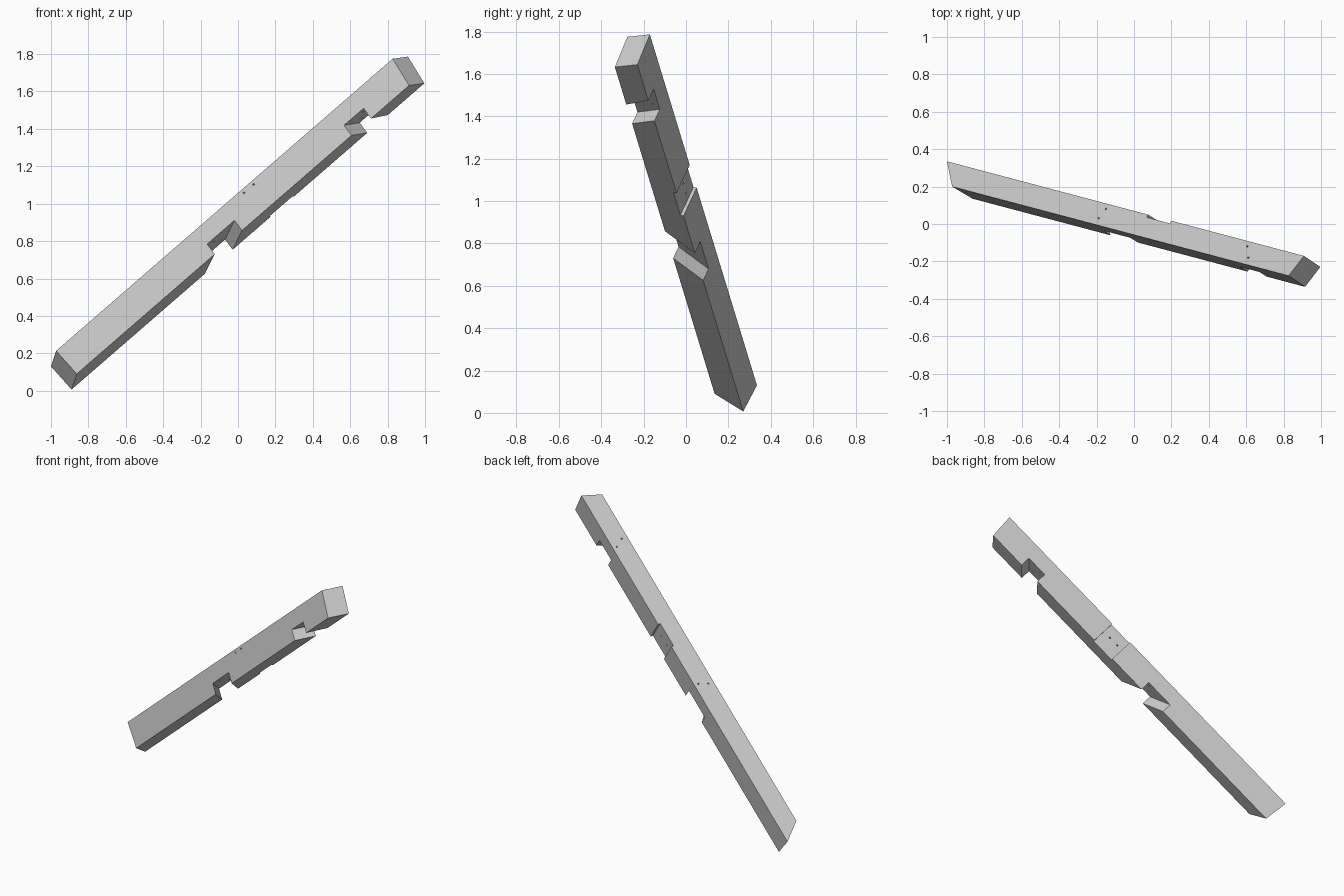
import bpy, bmesh
from mathutils import Vector, Matrix

if "Cube" in bpy.data.objects:
    bpy.data.objects.remove(bpy.data.objects["Cube"], do_unlink=True)

WIDTH, HEIGHT = 0.126, 0.177
LAP = 0.105  # timber left above each lower notch

# Beam frame: length, width (back to front) and depth (top to underside)
along = Vector((0.7405, -0.1962, 0.6427)).normalized()
down = Vector((0.56, -0.35, -0.751))
down = (down - down.dot(along) * along).normalized()
across = down.cross(along)
frame = Matrix((along, across, down)).transposed().to_4x4()
frame.translation = (-1.0, 0.335, 0.13)

grey = bpy.data.materials.new("timber_grey")
grey.use_nodes = True
grey.diffuse_color = (0.6, 0.6, 0.6, 1)
grey.node_tree.nodes["Principled BSDF"].inputs["Base Color"].default_value = (0.6, 0.6, 0.6, 1)


def finish(name, bm):
    bmesh.ops.recalc_face_normals(bm, faces=bm.faces)
    mesh = bpy.data.meshes.new(name)
    bm.to_mesh(mesh)
    bm.free()
    mesh.materials.append(grey)
    obj = bpy.data.objects.new(name, mesh)
    obj.matrix_world = frame
    bpy.context.collection.objects.link(obj)
    return obj


def skew_block(name, start, end, p_range, q_range):
    """Block whose ends are planes: (offset, slope across, slope down)."""
    bm = bmesh.new()
    bmesh.ops.create_cube(bm, size=1)
    for v in bm.verts:
        p, q = p_range[v.co.y > 0], q_range[v.co.z > 0]
        base, kp, kq = end if v.co.x > 0 else start
        v.co = (base + kp * p + kq * q, p, q)
    return finish(name, bm)


def bore(name, a, b, radius=0.005):
    a, b = Vector(a), Vector(b)
    bm = bmesh.new()
    turn = (b - a).to_track_quat('Z', 'Y').to_matrix().to_4x4()
    bmesh.ops.create_cone(bm, cap_ends=True, segments=10, radius1=radius, radius2=radius,
                          depth=(b - a).length * 1.3,
                          matrix=Matrix.Translation((a + b) / 2) @ turn)
    return finish(name, bm)


# Main timber with mitred ends
beam = skew_block("beam", (0, 0.8, 0.085), (2.577, -0.373, -0.085), (0, WIDTH), (0, HEIGHT))

# Lap notches in the underside and a shallow housing in the back
through, below = (-0.05, WIDTH + 0.05), (LAP, HEIGHT + 0.05)
cutters = [
    skew_block("lower_notch", (0.978, 1.06, 0), (1.178, 1.04, 0), through, below),
    skew_block("upper_notch", (2.15, -0.4, 0), (2.297, -0.45, 0), through, below),
    skew_block("back_housing", (1.452, 0, 0), (1.618, 0, 0), (-0.05, 0.016), (-0.05, HEIGHT + 0.05)),
]

# Peg holes: vertical through the laps, slanting through the housing
for s, p in ((1.139, 0.089), (1.1625, 0.029), (2.182, 0.029), (2.218, 0.087)):
    cutters.append(bore("peg_hole", (s, p, 0), (s, p, LAP)))
for s in (1.44, 1.509):
    cutters.append(bore("slanted_peg_hole", (s, WIDTH, 0.021), (s + 0.055, 0.016, 0.075)))

bpy.context.view_layer.objects.active = beam
for cutter in cutters:
    cutter.hide_render = True
    cut = beam.modifiers.new("cut", 'BOOLEAN')
    cut.operation, cut.solver, cut.object = 'DIFFERENCE', 'EXACT', cutter
    bpy.ops.object.modifier_apply(modifier=cut.name)
    bpy.data.objects.remove(cutter, do_unlink=True)
